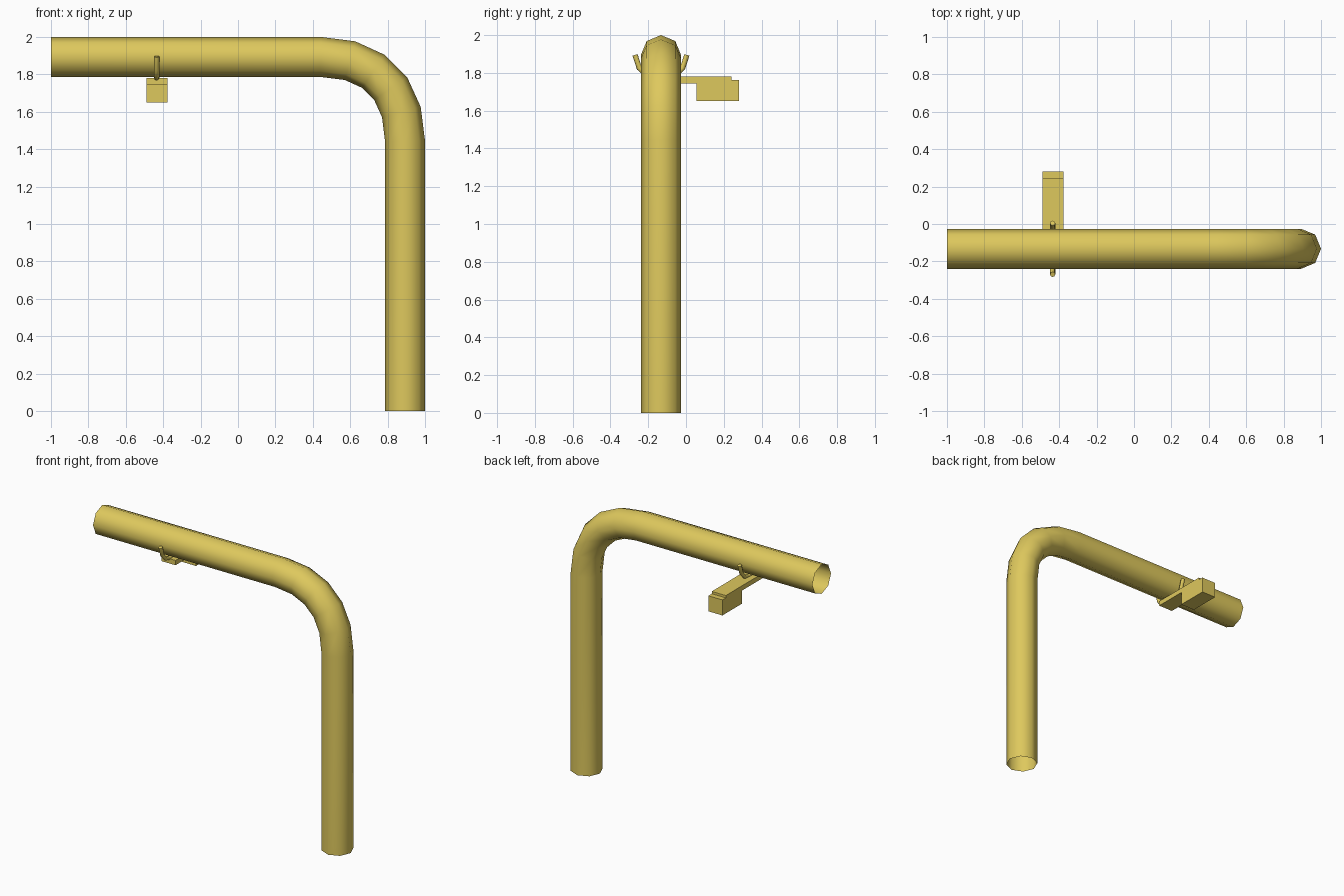
import bpy, bmesh, math
from mathutils import Vector

if "Cube" in bpy.data.objects:
    bpy.data.objects.remove(bpy.data.objects["Cube"])

yellow = bpy.data.materials.new("mustard_yellow")
yellow.diffuse_color = (0.73, 0.58, 0.11, 1)
yellow.use_nodes = True
yellow.node_tree.nodes["Principled BSDF"].inputs["Base Color"].default_value = yellow.diffuse_color


def finish(bm, name, smooth=False):
    bmesh.ops.recalc_face_normals(bm, faces=bm.faces)
    me = bpy.data.meshes.new(name)
    bm.to_mesh(me)
    bm.free()
    me.materials.append(yellow)
    ob = bpy.data.objects.new(name, me)
    bpy.context.collection.objects.link(ob)
    for p in me.polygons:
        p.use_smooth = smooth and len(p.vertices) == 4
    return ob


def sweep(name, path, normal, radius, sides, capped):
    """Tube of constant radius along a planar path."""
    bm = bmesh.new()
    pts = [Vector(p) for p in path]
    rings = []
    for i, p in enumerate(pts):
        t = (pts[min(i + 1, len(pts) - 1)] - pts[max(i - 1, 0)]).normalized()
        side = normal.cross(t)
        ring = []
        for k in range(sides):
            a = 2 * math.pi * k / sides
            ring.append(bm.verts.new(p + radius * (side * math.cos(a) + normal * math.sin(a))))
        rings.append(ring)
    for r0, r1 in zip(rings, rings[1:]):
        for k in range(sides):
            n = (k + 1) % sides
            bm.faces.new((r0[k], r0[n], r1[n], r1[k]))
    if capped:
        bm.faces.new(rings[0])
        bm.faces.new(rings[-1])
    return finish(bm, name, smooth=True)


def box(name, lo, hi):
    bm = bmesh.new()
    bmesh.ops.create_cube(bm, size=1)
    for v in bm.verts:
        v.co = [l + (c + 0.5) * (h - l) for l, h, c in zip(lo, hi, v.co)]
    return finish(bm, name)


# Bent pipe, open at both ends
PY, R, TOP, POST = -0.1325, 0.107, 1.893, 0.893
BEND, HANDLE = 0.45, 0.63
path = [(-1, PY, TOP)]
for i in range(6):
    u = i / 5
    along = 3 * (1 - u) ** 2 * u * HANDLE + 3 * (1 - u) * u * u + u ** 3
    v = 1 - u
    down = 1 - (3 * (1 - v) ** 2 * v * HANDLE + 3 * (1 - v) * v * v + v ** 3)
    path.append((POST - BEND + BEND * along, PY, TOP - BEND * down))
path.append((POST, PY, 0))
sweep("bent_pipe", path, Vector((0, 1, 0)), R, 8, False)

# Sprung clip hugging the underside of the pipe
half = [(0.137, 1.895), (0.115, 1.825), (0.078, 1.79), (0.035, 1.779)]
clip = [(-0.435, PY - d, z) for d, z in half] + [(-0.435, PY + d, z) for d, z in reversed(half)]
sweep("pipe_clip", clip, Vector((1, 0, 0)), 0.014, 8, True)

# Bracket plate with a block on its far end
box("bracket_plate", (-0.49, -0.18, 1.745), (-0.377, 0.242, 1.78))
box("bracket_block", (-0.49, 0.055, 1.65), (-0.377, 0.281, 1.763))
